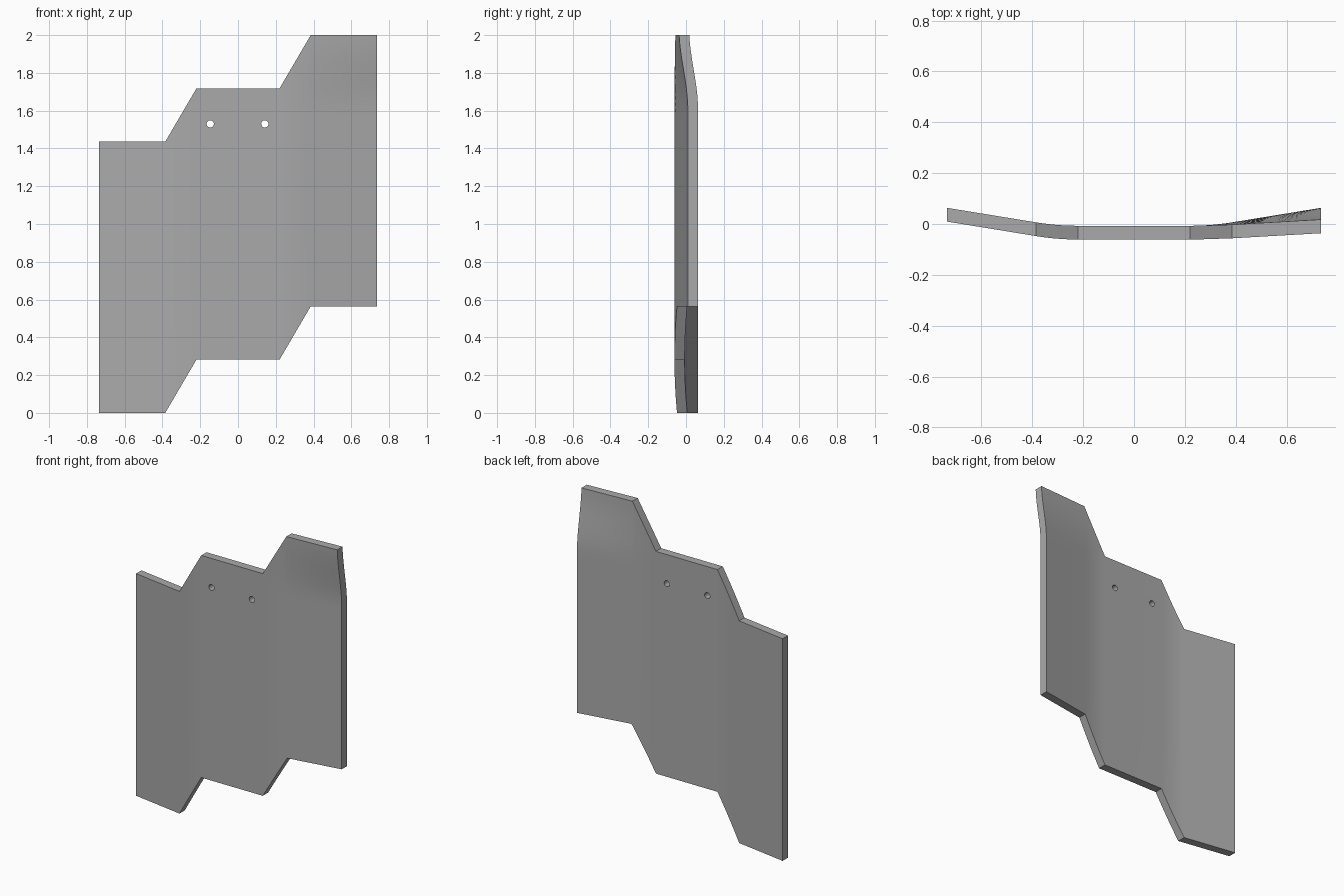
import bpy, bmesh, math

cube = bpy.data.objects.get("Cube")
if cube:
    bpy.data.objects.remove(cube, do_unlink=True)

HALF, FLAT, BEND = 0.735, 0.22, 0.385   # half width, flat centre, end of bend
HEIGHT, STEP, THICK = 1.436, 0.282, 0.054
SLOPE, FRONT = 0.163, -0.061

grey = bpy.data.materials.new("plain grey")
grey.use_nodes = True
colour = (0.4, 0.4, 0.4, 1)
grey.diffuse_color = colour
grey.node_tree.nodes["Principled BSDF"].inputs["Base Color"].default_value = colour


def ramp(v, a, b):
    return min(max((v - a) / (b - a), 0), 1)


def bottom(x):
    """Stepped lower outline; the upper outline is the same, moved up."""
    return STEP * (ramp(x, -BEND, -FLAT) + ramp(x, FLAT, BEND))


def front_y(x, z):
    """Flat centre, rounded bends, swept wings; upper left corner flattened."""
    d = max(abs(x) - FLAT, 0)
    w = BEND - FLAT
    sweep = SLOPE * (d * d / (2 * w) if d < w else d - w / 2)
    if x > 0:
        t = ramp(z, 1.61, 2.03)
        sweep *= 1 - 0.66 * t * t * (3 - 2 * t)
    return FRONT + sweep


# Bent plate: a front and a back sheet joined round the rim
N = 10
bend_xs = [FLAT + (BEND - FLAT) * i / N for i in range(N + 1)]
xs = [-HALF] + [-x for x in reversed(bend_xs)] + bend_xs + [0.56, HALF]
rows = [0, 0.5, 0.9] + [1.0 + (HEIGHT - 1.0) * i / 14 for i in range(15)]

bm = bmesh.new()
sheets = []
for depth in (0, THICK):
    sheet = []
    for x in xs:
        zs = [bottom(x) + r for r in rows]
        sheet.append([bm.verts.new((x, front_y(x, z) + depth, z)) for z in zs])
    sheets.append(sheet)
front, back = sheets
nx, nz = len(xs), len(rows)
for i in range(nx - 1):
    for j in range(nz - 1):
        for s in sheets:
            bm.faces.new((s[i][j], s[i + 1][j], s[i + 1][j + 1], s[i][j + 1]))
rim = ([(i, 0) for i in range(nx)] + [(nx - 1, j) for j in range(1, nz)]
       + [(i, nz - 1) for i in range(nx - 2, -1, -1)]
       + [(0, j) for j in range(nz - 2, 0, -1)])
for (a, b), (c, d) in zip(rim, rim[1:] + rim[:1]):
    bm.faces.new((front[a][b], front[c][d], back[c][d], back[a][b]))
bmesh.ops.recalc_face_normals(bm, faces=bm.faces)
mesh = bpy.data.meshes.new("bent_plate")
bm.to_mesh(mesh)
bm.free()
mesh.materials.append(grey)
plate = bpy.data.objects.new("bent_plate", mesh)
bpy.context.collection.objects.link(plate)

# Two bolt holes
for x in (-0.147, 0.142):
    bpy.ops.mesh.primitive_cylinder_add(vertices=32, radius=0.019, depth=0.4,
                                        location=(x, 0, 1.53),
                                        rotation=(math.pi / 2, 0, 0))
    cutter = bpy.context.object
    cutter.name = "hole_cutter"
    cutter.hide_render = True
    cutter.data.materials.append(grey)
    bpy.context.view_layer.objects.active = plate
    cut = plate.modifiers.new("hole", "BOOLEAN")
    cut.operation = "DIFFERENCE"
    cut.solver = "EXACT"
    cut.object = cutter
    bpy.ops.object.modifier_apply(modifier=cut.name)
    bpy.data.objects.remove(cutter, do_unlink=True)

# Smooth bends, sharp rim
bpy.ops.object.select_all(action="DESELECT")
plate.select_set(True)
bpy.context.view_layer.objects.active = plate
bpy.ops.object.shade_smooth_by_angle(angle=math.radians(30))
